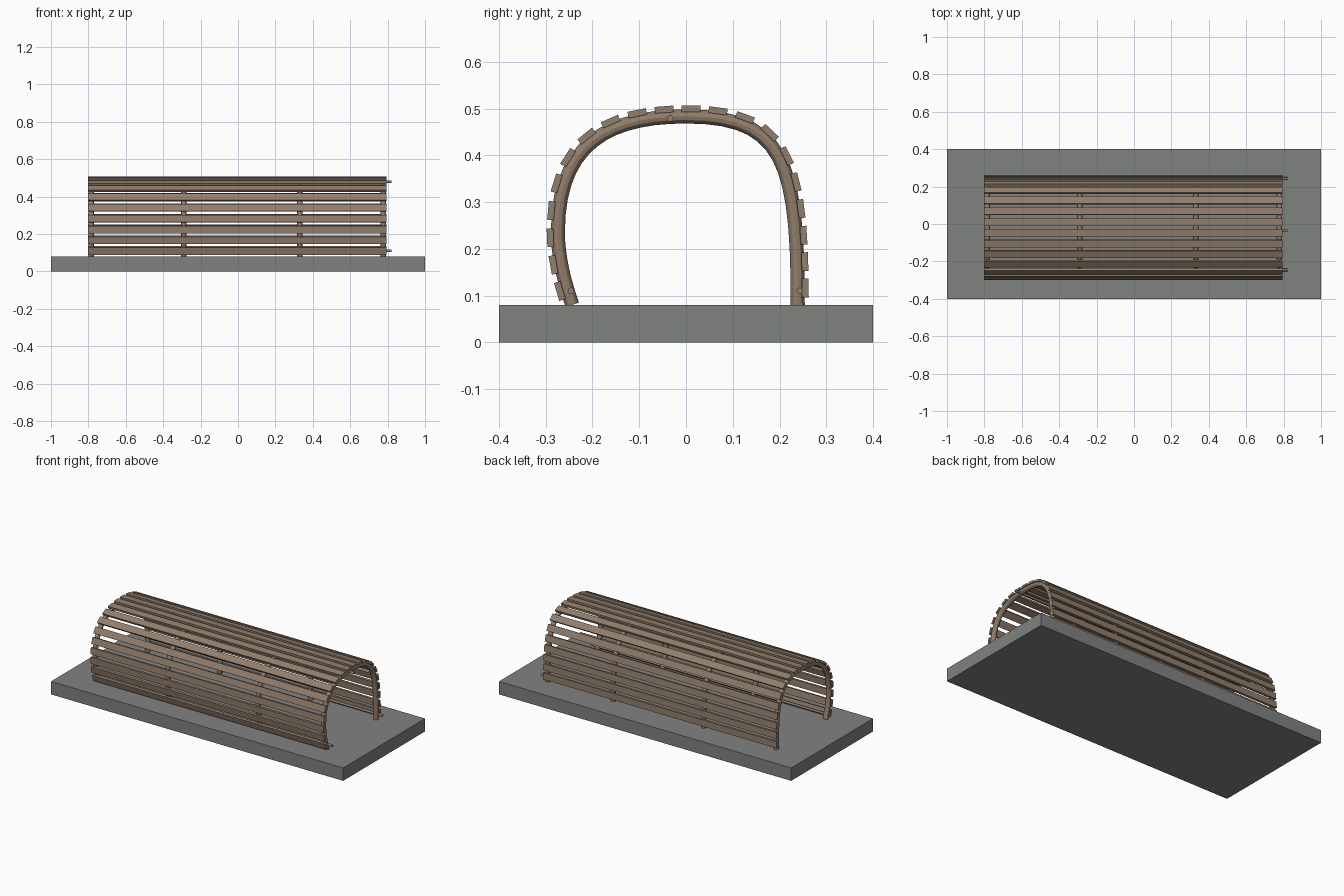
import bpy
from mathutils import Vector, Matrix
from mathutils.geometry import interpolate_bezier

if "Cube" in bpy.data.objects:
    bpy.data.objects.remove(bpy.data.objects["Cube"])


def material(name, rgb):
    m = bpy.data.materials.new(name)
    m.diffuse_color = (*rgb, 1)
    m.use_nodes = True
    m.node_tree.nodes["Principled BSDF"].inputs["Base Color"].default_value = m.diffuse_color
    return m


wood = material("brown wood", (0.287, 0.209, 0.15))
stone = material("grey stone", (0.216, 0.223, 0.216))


def box(name, size, matrix, mat):
    bpy.ops.mesh.primitive_cube_add(size=1)
    ob = bpy.context.object
    ob.name = name
    ob.data.transform(Matrix.Diagonal((*size, 1)))
    ob.matrix_world = matrix
    ob.data.materials.append(mat)
    return ob


# Ground slab
box("base_slab", (2, 0.8, 0.08), Matrix.Translation((0, 0, 0.04)), stone)

# Arch profile in y, z: (left handle, point, right handle)
ARCH = [
    ((-0.226, 0.033), (-0.243, 0.08), (-0.26, 0.127)),
    ((-0.274, 0.185), (-0.274, 0.235), (-0.274, 0.424)),
    ((-0.168, 0.483), (0, 0.483), (0.209, 0.483)),
    ((0.239, 0.388), (0.239, 0.08), (0.239, 0.03)),
]


# Round ribs following the arch
def rib(index, x):
    cu = bpy.data.curves.new("rib", 'CURVE')
    cu.dimensions = '3D'
    cu.bevel_depth = 0.015
    cu.bevel_resolution = 4
    cu.resolution_u = 14
    cu.use_fill_caps = True
    sp = cu.splines.new('BEZIER')
    sp.bezier_points.add(len(ARCH) - 1)
    for bp, (hl, p, hr) in zip(sp.bezier_points, ARCH):
        bp.handle_left_type = bp.handle_right_type = 'FREE'
        bp.co, bp.handle_left, bp.handle_right = (0, *p), (0, *hl), (0, *hr)
    ob = bpy.data.objects.new(f"arch_rib_{index}", cu)
    bpy.context.collection.objects.link(ob)
    ob.location.x = x
    cu.materials.append(wood)
    bpy.ops.object.select_all(action='DESELECT')
    ob.select_set(True)
    bpy.context.view_layer.objects.active = ob
    bpy.ops.object.convert(target='MESH')
    bpy.ops.object.shade_smooth_by_angle()


for i, x in enumerate((-0.785, -0.29, 0.33, 0.777)):
    rib(i + 1, x)

# Sample the arch by length
pts = []
for a, b in zip(ARCH, ARCH[1:]):
    quad = [Vector((0, *p)) for p in (a[1], a[2], b[0], b[1])]
    pts += interpolate_bezier(*quad, 60)[bool(pts):]
lengths = [0]
for a, b in zip(pts, pts[1:]):
    lengths.append(lengths[-1] + (b - a).length)


def at_length(s):
    i = next(k for k in range(1, len(pts)) if lengths[k] >= s)
    f = (s - lengths[i - 1]) / (lengths[i] - lengths[i - 1])
    return pts[i - 1].lerp(pts[i], f), (pts[i] - pts[i - 1]).normalized()


# Long slats laid over the ribs
COUNT, MARGIN = 20, 0.036
for i in range(COUNT):
    pos, tan = at_length(MARGIN + (lengths[-1] - 2 * MARGIN) * i / (COUNT - 1))
    xa = Vector((1, 0, 0))
    normal = xa.cross(tan)
    rot = Matrix((xa, tan, normal)).transposed().to_4x4()
    centre = pos + normal * 0.0165 + Vector((-0.004, 0, 0))
    box(f"slat_{i + 1}", (1.596, 0.04, 0.014), Matrix.Translation(centre) @ rot, wood)

# Thin lengthwise rods through the ribs, poking out at the right end
for name, y, z in (("rod_front", -0.246, 0.11), ("rod_top", -0.034, 0.479), ("rod_back", 0.243, 0.11)):
    bpy.ops.mesh.primitive_cylinder_add(vertices=16, radius=0.007, depth=1.61,
                                        location=(0.015, y, z), rotation=(0, 1.570796, 0))
    ob = bpy.context.object
    ob.name = name
    ob.data.materials.append(wood)
    bpy.ops.object.shade_smooth_by_angle()
